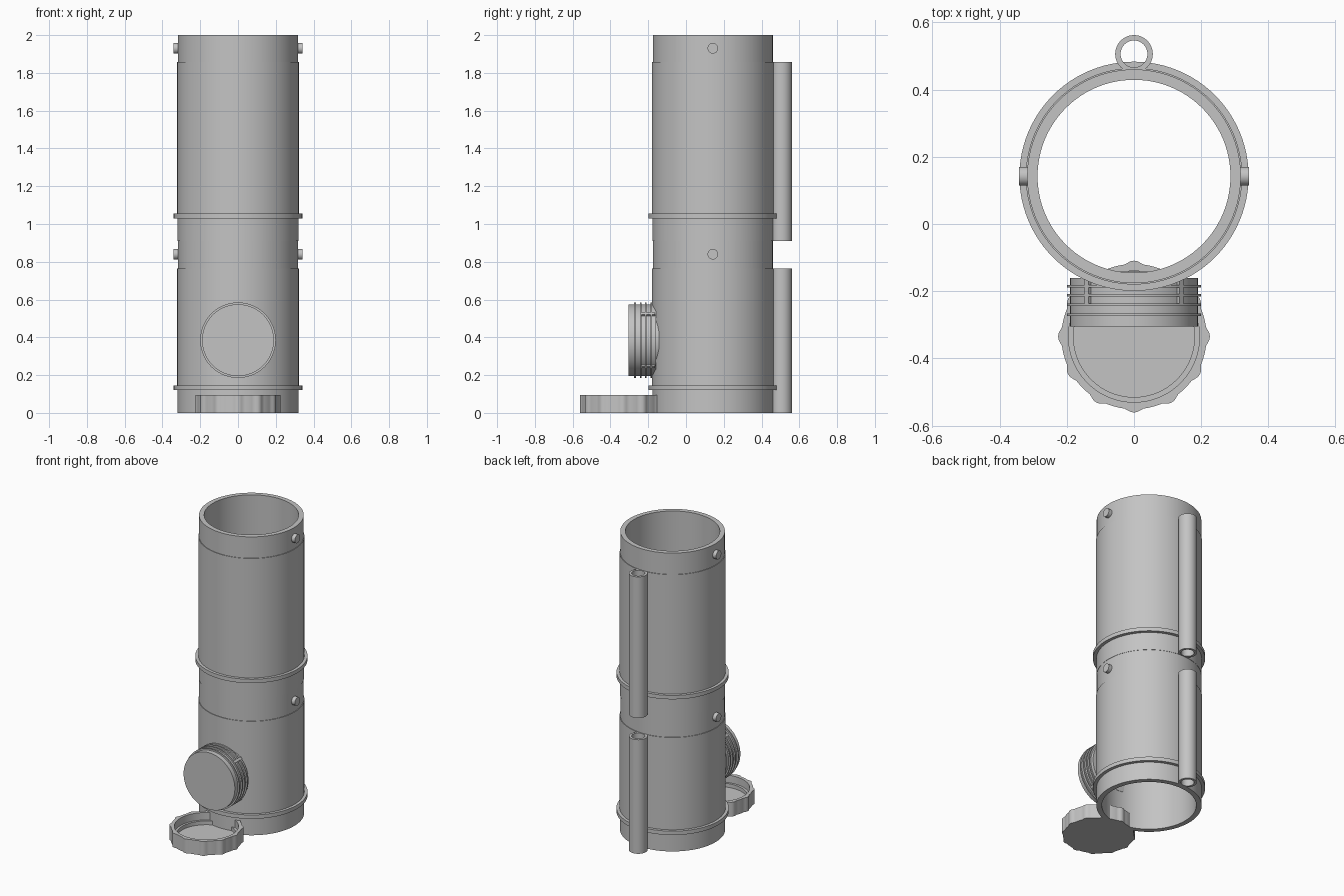
import bpy, bmesh, math
from mathutils import Matrix, Vector

old = bpy.data.objects.get("Cube")
if old:
    bpy.data.objects.remove(old, do_unlink=True)

grey = bpy.data.materials.new("plain_grey")
grey.use_nodes = True
grey.diffuse_color = (0.55, 0.55, 0.55, 1)
grey.node_tree.nodes["Principled BSDF"].inputs["Base Color"].default_value = (0.55, 0.55, 0.55, 1)

TUBE_Y = 0.142      # axis of the main tube
INNER = 0.287       # bore radius


def finish(name, bm):
    bmesh.ops.remove_doubles(bm, verts=bm.verts, dist=1e-5)
    bmesh.ops.recalc_face_normals(bm, faces=bm.faces)
    mesh = bpy.data.meshes.new(name)
    bm.to_mesh(mesh)
    bm.free()
    mesh.materials.append(grey)
    obj = bpy.data.objects.new(name, mesh)
    bpy.context.collection.objects.link(obj)
    bpy.ops.object.select_all(action='DESELECT')
    obj.select_set(True)
    bpy.context.view_layer.objects.active = obj
    bpy.ops.object.shade_smooth_by_angle(angle=math.radians(30))
    return obj


def lathe(name, profile, matrix, steps=96, closed=True, swell=None):
    """Revolve (radius, height) points about z, then place with a matrix."""
    bm = bmesh.new()
    rings = []
    for i in range(steps):
        a = math.tau * i / steps
        ring = []
        for r, z in profile:
            r = swell(r, a) if swell else r
            ring.append(bm.verts.new(matrix @ Vector((r * math.cos(a), r * math.sin(a), z))))
        rings.append(ring)
    count = len(profile)
    for i in range(steps):
        p, q = rings[i], rings[(i + 1) % steps]
        for j in range(count if closed else count - 1):
            k = (j + 1) % count
            corners = [p[j], q[j], q[k], p[k]]
            if profile[j][0] == 0:
                corners = [p[j], q[k], p[k]]
            elif profile[k][0] == 0:
                corners = [p[j], q[j], p[k]]
            bm.faces.new(corners)
    return finish(name, bm)


def at(x, y, z):
    return Matrix.Translation((x, y, z))


# Stacked tube sections: skirt, raised ring, body and slightly slimmer collar
def section(label, bottom, shoulder, top):
    ring = bottom + 0.12
    lathe(label + "_tube", [
        (INNER, bottom), (0.32, bottom), (0.32, ring), (0.341, ring),
        (0.341, ring + 0.026), (0.322, ring + 0.026), (0.322, shoulder),
        (0.318, shoulder), (0.318, top), (INNER, top)], at(0, TUBE_Y, 0))
    # Hollow pipe running up the back
    lathe(label + "_back_pipe", [
        (0.04, bottom), (0.056, bottom), (0.056, shoulder), (0.04, shoulder)],
        at(0, 0.506, 0), 48)
    # Round locking pegs on both sides of the collar
    for side, word in ((1, "left"), (-1, "right")):
        turn = Matrix.Rotation(side * math.pi / 2, 4, 'Y')
        lathe(f"{label}_{word}_peg", [(0, 0.3), (0.028, 0.3), (0.028, 0.342), (0, 0.342)],
              at(0, TUBE_Y, top - 0.07) @ turn, 32, False)


section("lower", 0, 0.765, 0.91)
section("upper", 0.91, 1.857, 2.0)

# Threaded front spout, pointing forward
SPOUT = at(0, 0, 0.385) @ Matrix.Rotation(math.pi / 2, 4, 'X')
body = [(0, 0.16), (0.19, 0.16)]
for d in (0.185, 0.212, 0.24, 0.27):
    body += [(0.19, d - 0.004), (0.2, d - 0.004), (0.2, d + 0.004), (0.19, d + 0.004)]
body += [(0.19, 0.305), (0, 0.305)]
lathe("spout", body, SPOUT, closed=False)
lathe("spout_neck", [(0, 0.142), (0.155, 0.142), (0.155, 0.17), (0, 0.17)], SPOUT, 64, False)

# Four short ribs across the threads
bm = bmesh.new()
for i in range(4):
    place = (SPOUT @ Matrix.Rotation(math.pi / 4 + i * math.pi / 2, 4, 'Z')
             @ at(0.191, 0, 0.203) @ Matrix.Diagonal((0.018, 0.016, 0.076, 1)))
    bmesh.ops.create_cube(bm, size=1, matrix=place)
finish("spout_ribs", bm)


# Loose screw cap with twelve grip bumps on its rim
def grip(r, a):
    if r < 0.21:
        return r
    off = (a + math.pi / 12) % (math.pi / 6) - math.pi / 12
    return r + 0.01 * max(0, math.cos(off * 13))


lathe("screw_cap", [
    (0, 0), (0.216, 0), (0.216, 0.095), (0.195, 0.095), (0.195, 0.045),
    (0.18, 0.045), (0.18, 0.02), (0, 0.02)], at(0, -0.335, 0), 144, False, grip)
